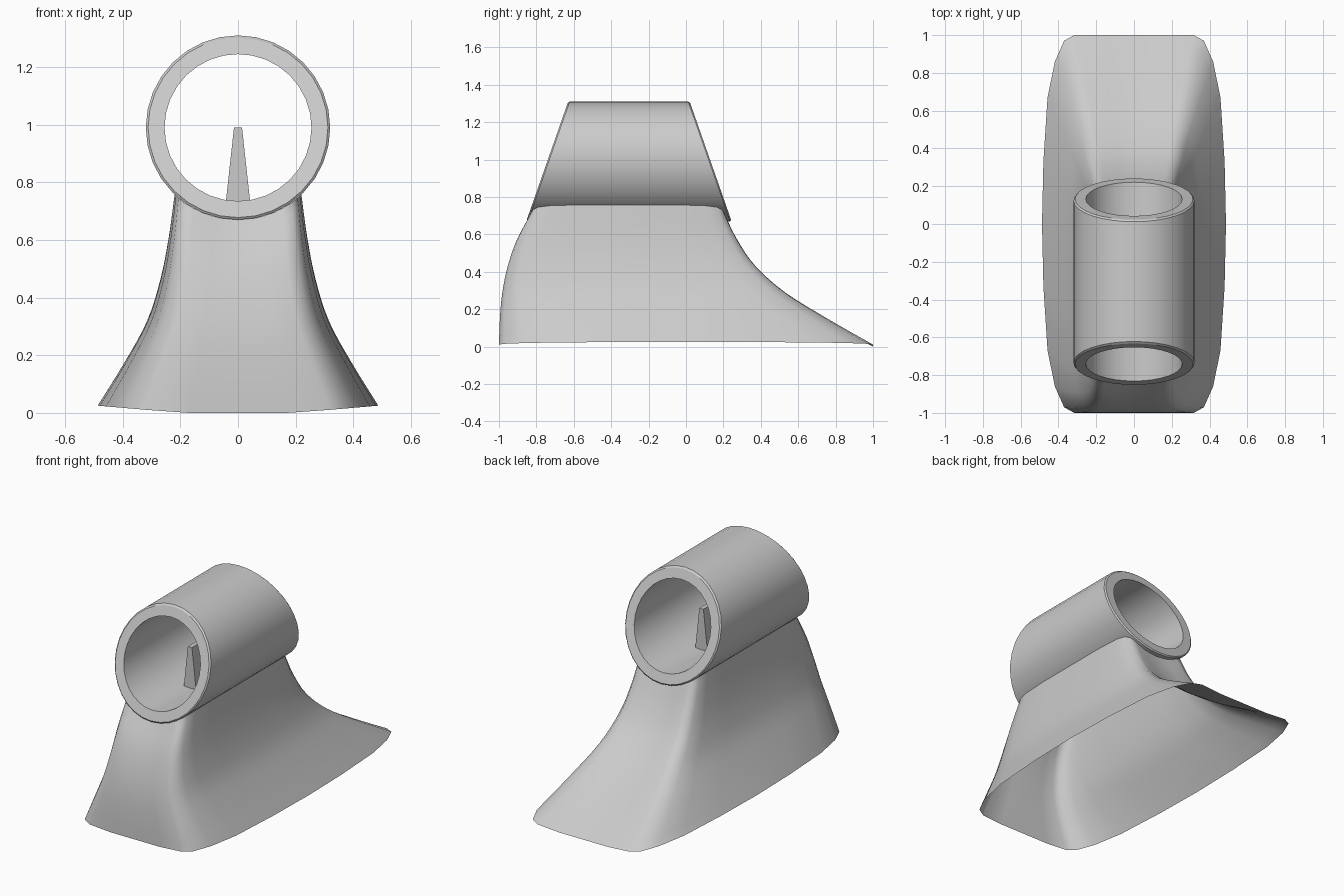
import bpy, bmesh, math

if "Cube" in bpy.data.objects:
    bpy.data.objects.remove(bpy.data.objects["Cube"])

TUBE_Z, R_OUT, R_IN = 0.99, 0.32, 0.255


def make_object(name, verts, faces, angle=35, fix_normals=True):
    mesh = bpy.data.meshes.new(name)
    mesh.from_pydata(verts, [], faces)
    if fix_normals:
        bm = bmesh.new()
        bm.from_mesh(mesh)
        bmesh.ops.recalc_face_normals(bm, faces=bm.faces)
        bm.to_mesh(mesh)
        bm.free()
    ob = bpy.data.objects.new(name, mesh)
    bpy.context.collection.objects.link(ob)
    bpy.ops.object.select_all(action='DESELECT')
    ob.select_set(True)
    bpy.context.view_layer.objects.active = ob
    bpy.ops.object.shade_smooth_by_angle(angle=math.radians(angle))
    return ob


def loop_faces(rows, n, closed):
    """Quads joining successive rings of n vertices."""
    last = rows if closed else rows - 1
    return [(i * n + j, i * n + (j + 1) % n,
             (i + 1) % rows * n + (j + 1) % n, (i + 1) % rows * n + j)
            for i in range(last) for j in range(n)]


def smooth_value(vals, t):
    """Catmull-Rom value through evenly spaced samples, t in 0..1."""
    k = len(vals) - 1
    i = min(int(t * k), k - 1)
    f = t * k - i
    b, c = vals[i], vals[i + 1]
    a = vals[i - 1] if i > 0 else 2 * b - c
    d = vals[i + 2] if i + 2 <= k else 2 * c - b
    return b + 0.5 * f * (c - a + f * (2*a - 5*b + 4*c - d + f * (3*(b - c) + d - a)))


# Sight tube: hollow, both ends raked
SIDES = 32
EDGE = 0.008  # small chamfer on the outer rims
verts = []
for r, end, inset in ((R_IN, -1, 0), (R_OUT - EDGE, -1, 0), (R_OUT, -1, EDGE),
                      (R_OUT, 1, EDGE), (R_OUT - EDGE, 1, 0), (R_IN, 1, 0)):
    for j in range(SIDES):
        a = 2 * math.pi * j / SIDES
        z = TUBE_Z + r * math.cos(a)
        reach = 0.325 + 0.35 * (1.31 - z) - inset
        verts.append((r * math.sin(a), -0.305 + end * reach, z))
make_object("ring_tube", verts, loop_faces(6, SIDES, True), 30)

# Flared pedestal: open-bottomed shell lofted up to the tube
front = [-1.0, -0.995, -0.982, -0.953, -0.905, -0.83]
back = [1.0, 0.755, 0.53, 0.372, 0.275, 0.205]
width = [0.487, 0.396, 0.316, 0.269, 0.24, 0.22]
low_q = [(0, 1), (.35, 1), (.65, 1), (.76, .97), (.86, .86), (.94, .67), (.985, .33), (1, 0)]
top_q = [(0, 1), (.4, 1), (.7, 1), (.85, .98), (.94, .92), (.98, .8), (1, .5), (1, 0)]


def full_loop(q):
    half = q + [(x, -y) for x, y in q[-2::-1]]
    return half + [(-x, y) for x, y in half[-2:0:-1]]


low, top = full_loop(low_q), full_loop(top_q)
LEVELS = 20
verts = []
for i in range(LEVELS + 1):
    h = i / LEVELS
    w, yf, yb = (smooth_value(p, h) for p in (width, front, back))
    for (lx, ly), (tx, ty) in zip(low, top):
        u = lx + (tx - lx) * h
        v = ly + (ty - ly) * h
        x = u * w
        z_low = 0.025 * max(0, (abs(lx) - 0.4) / 0.6)
        z_top = TUBE_Z - math.sqrt(R_OUT ** 2 - (tx * width[-1]) ** 2)
        verts.append((x, (yf + yb) / 2 + v * (yb - yf) / 2,
                      z_low + (z_top - z_low) * h))
n = len(low)
faces = [f[::-1] for f in loop_faces(LEVELS + 1, n, False)]
make_object("flared_base", verts, faces, 50, False)

# Tapered post standing inside the tube
verts = [(sx * w, y, z) for z, w in ((0.725, 0.043), (0.99, 0.014))
         for sx, y in ((-1, -0.47), (1, -0.47), (1, -0.15), (-1, -0.15))]
faces = loop_faces(2, 4, False) + [(3, 2, 1, 0), (4, 5, 6, 7)]
make_object("front_post", verts, faces, 20)
